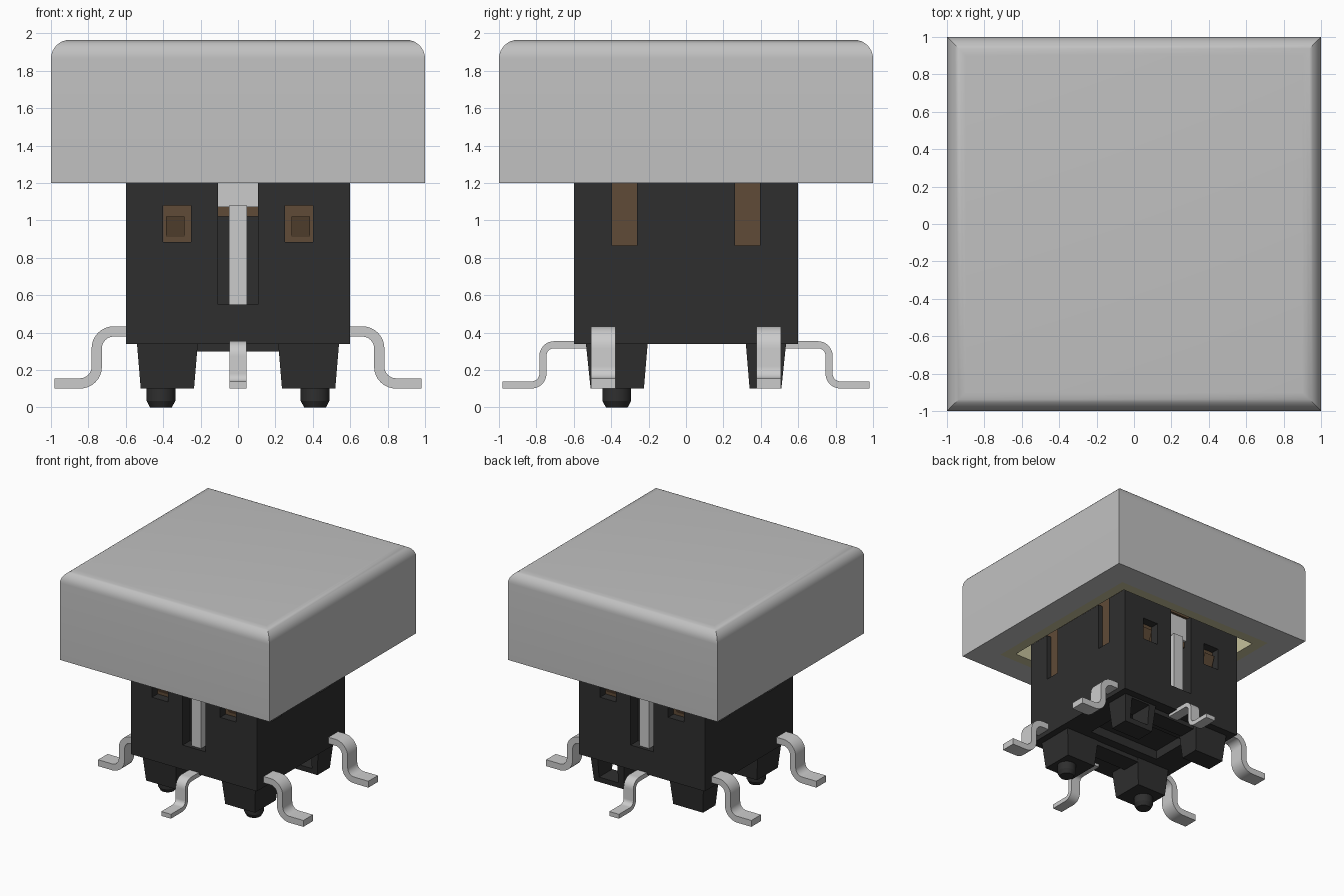
import bpy, bmesh, math
from mathutils import Matrix, Vector

if "Cube" in bpy.data.objects:
    bpy.data.objects.remove(bpy.data.objects["Cube"], do_unlink=True)


def material(name, rgb):
    m = bpy.data.materials.new(name)
    m.use_nodes = True
    m.diffuse_color = (*rgb, 1)
    m.node_tree.nodes["Principled BSDF"].inputs["Base Color"].default_value = (*rgb, 1)
    return m


GREY = material("cap grey", (0.53, 0.53, 0.53))
BLACK = material("housing black", (0.028, 0.028, 0.028))
BROWN = material("plunger brown", (0.115, 0.07, 0.038))
CREAM = material("insert cream", (0.56, 0.53, 0.33))
METAL = material("contact metal", (0.6, 0.6, 0.6))


def finish(name, bm, mat, smooth=False):
    bmesh.ops.recalc_face_normals(bm, faces=bm.faces[:])
    me = bpy.data.meshes.new(name)
    bm.to_mesh(me)
    bm.free()
    ob = bpy.data.objects.new(name, me)
    bpy.context.collection.objects.link(ob)
    if mat:
        me.materials.append(mat)
    if smooth:
        bpy.ops.object.select_all(action='DESELECT')
        ob.select_set(True)
        bpy.context.view_layer.objects.active = ob
        bpy.ops.object.shade_smooth_by_angle(angle=math.radians(35))
    return ob


def add_block(bm, low, high, z0, z1):
    """Block between two rectangles (x0, x1, y0, y1) at z0 and z1."""
    rings = []
    for (x0, x1, y0, y1), z in ((low, z0), (high, z1)):
        rings.append([bm.verts.new((x, y, z)) for x, y in
                      ((x0, y0), (x1, y0), (x1, y1), (x0, y1))])
    a, b = rings
    bm.faces.new(a[::-1])
    bm.faces.new(b)
    for i in range(4):
        j = (i + 1) % 4
        bm.faces.new((a[i], a[j], b[j], b[i]))


def block(name, rect, z0, z1, mat, top=None):
    bm = bmesh.new()
    add_block(bm, rect, top or rect, z0, z1)
    return finish(name, bm, mat)


def cut(ob, boxes):
    """Subtract separate boxes (x0, x1, y0, y1, z0, z1) from an object."""
    bm = bmesh.new()
    for b in boxes:
        add_block(bm, b[:4], b[:4], b[4], b[5])
    cutter = finish("cutter", bm, None)
    cutter.hide_render = True
    mod = ob.modifiers.new("cut", 'BOOLEAN')
    mod.operation, mod.solver, mod.object = 'DIFFERENCE', 'EXACT', cutter
    bpy.context.view_layer.objects.active = ob
    bpy.ops.object.modifier_apply(modifier=mod.name)
    bpy.data.objects.remove(cutter, do_unlink=True)


def mirror_rect(r, sx, sy):
    xs, ys = sorted((r[0] * sx, r[1] * sx)), sorted((r[2] * sy, r[3] * sy))
    return (*xs, *ys)


# Cap with rounded top edges and a hollow underside
bm = bmesh.new()
sq = (-1, 1, -1, 1)
add_block(bm, sq, sq, 1.2, 1.965)
top_edges = [e for e in bm.edges if all(v.co.z > 1.9 for v in e.verts)]
bmesh.ops.bevel(bm, geom=top_edges, offset=0.1, segments=8, profile=0.5, affect='EDGES')
cap = finish("cap", bm, GREY)
cut(cap, [(-0.78, 0.78, -0.78, 0.78, 1.1, 1.8)])
cap.select_set(True)
bpy.context.view_layer.objects.active = cap
bpy.ops.object.shade_smooth_by_angle(angle=math.radians(35))

# Diffuser insert lining the cap
insert = block("cap_insert", (-0.78, 0.78, -0.78, 0.78), 1.2, 1.8, CREAM)
cut(insert, [(-0.69, 0.69, -0.69, 0.69, 1.1, 1.6)])

# Housing with slots, latch windows and a recessed underside
body = block("housing", (-0.6, 0.6, -0.6, 0.6), 0.34, 1.28, BLACK)
boxes = [(-0.35, 0.35, -0.13, 0.25, 0.2, 0.42)]
for s in (-1, 1):
    boxes.append((*mirror_rect((-0.108, 0.108, 0.5, 0.7), 1, s), 0.55, 1.4))
    for t in (-1, 1):
        boxes.append((*mirror_rect((0.25, 0.4, 0.52, 0.7), t, s), 0.885, 1.08))
        boxes.append((*mirror_rect((0.5, 0.7, 0.262, 0.395), t, s), 0.865, 1.4))
cut(body, boxes)

# Plunger rising into the cap, with its ribs and latches
block("plunger", (-0.56, 0.56, -0.56, 0.56), 1.28, 1.62, BROWN)
for s, side in ((-1, "front"), (1, "back")):
    block(side + "_plunger_lip", mirror_rect((-0.108, 0.108, 0.49, 0.52), 1, s),
          1.02, 1.072, BROWN)
    block(side + "_slot_plate", mirror_rect((-0.108, 0.108, 0.49, 0.54), 1, s),
          1.072, 1.285, METAL)
    block(side + "_slot_contact", mirror_rect((-0.047, 0.047, 0.49, 0.57), 1, s),
          0.55, 1.08, METAL)
    for t, hand in ((-1, "right"), (1, "left")):
        tag = side + "_" + hand
        block(tag + "_window_back", mirror_rect((0.25, 0.4, 0.515, 0.525), t, s),
              0.885, 1.08, BROWN)
        block(tag + "_latch", mirror_rect((0.285, 0.385, 0.52, 0.53), t, s),
              0.91, 1.02, BROWN, mirror_rect((0.285, 0.385, 0.52, 0.57), t, s))
        block(tag + "_plunger_rib", mirror_rect((0.49, 0.56, 0.262, 0.395), t, s),
              0.865, 1.285, BROWN)

# Tapered feet, cross bars and locating pegs
for t, hand in ((-1, "right"), (1, "left")):
    block("front_" + hand + "_foot", mirror_rect((0.235, 0.52, -0.51, -0.225), t, 1),
          0.1, 0.34, BLACK, mirror_rect((0.215, 0.54, -0.535, -0.205), t, 1))
    foot = block("back_" + hand + "_foot", mirror_rect((0.235, 0.52, 0.34, 0.51), t, 1),
                 0.1, 0.34, BLACK, mirror_rect((0.215, 0.54, 0.32, 0.535), t, 1))
    if t > 0:
        cut(foot, [(0.285, 0.47, 0.2, 0.7, 0.145, 0.325)])
    bm = bmesh.new()
    for r0, r1, z0, z1 in ((0.058, 0.077, 0, 0.035), (0.077, 0.077, 0.035, 0.11)):
        bmesh.ops.create_cone(bm, cap_ends=True, segments=32, radius1=r0, radius2=r1,
                              depth=z1 - z0,
                              matrix=Matrix.Translation((t * 0.412, -0.37, (z0 + z1) / 2)))
    finish("peg_" + hand, bm, BLACK, True)
block("front_cross_bar", (-0.23, 0.23, -0.38, -0.21), 0.3, 0.345, BLACK)
block("back_cross_bar", (-0.23, 0.23, 0.34, 0.5), 0.3, 0.345, BLACK)
block("base_contact_plate", (0.29, 0.465, 0.36, 0.52), 0.333, 0.341, METAL)


def lead(name, x_start, x_drop, x_end, z_top, z_foot, r, thick, width, offset, turn):
    """S-bent strip running outward along x, then turned about z."""
    path = [(x_start, z_top, math.pi / 2)]  # x, z and angle of the normal
    steps = 8
    for i in range(steps + 1):
        a = math.pi / 2 * (1 - i / steps)
        path.append((x_drop - r + r * math.cos(a), z_top - r + r * math.sin(a), a))
    for i in range(steps + 1):
        a = math.pi / 2 * i / steps
        path.append((x_drop + r - r * math.cos(a), z_foot + r - r * math.sin(a), a))
    path.append((x_end, z_foot, math.pi / 2))
    h = thick / 2
    bm = bmesh.new()
    rows = []
    for x, z, a in path:
        n = Vector((math.cos(a), 0, math.sin(a))) * h
        c = Vector((x, offset, z))
        w = Vector((0, width / 2, 0))
        rows.append([bm.verts.new(p) for p in (c + n - w, c + n + w, c - n + w, c - n - w)])
    bm.faces.new(rows[0])
    bm.faces.new(rows[-1])
    for a, b in zip(rows, rows[1:]):
        for i in range(4):
            j = (i + 1) % 4
            bm.faces.new((a[i], a[j], b[j], b[i]))
    bm.transform(Matrix.Rotation(math.radians(turn), 4, 'Z'))
    finish(name, bm, METAL, True)


# Bent solder leads: two on each side, one at the front and back
for turn, hand in ((0, "left"), (180, "right")):
    for i, off in enumerate((-0.443, 0.443)):
        lead(f"{hand}_lead_{i + 1}", 0.55, 0.755, 0.98, 0.406, 0.128, 0.09, 0.055,
             0.13, off, turn)
for turn, side in ((-90, "front"), (90, "back")):
    lead(side + "_lead", 0.5, 0.765, 0.98, 0.335, 0.12, 0.06, 0.038, 0.092, 0, turn)
